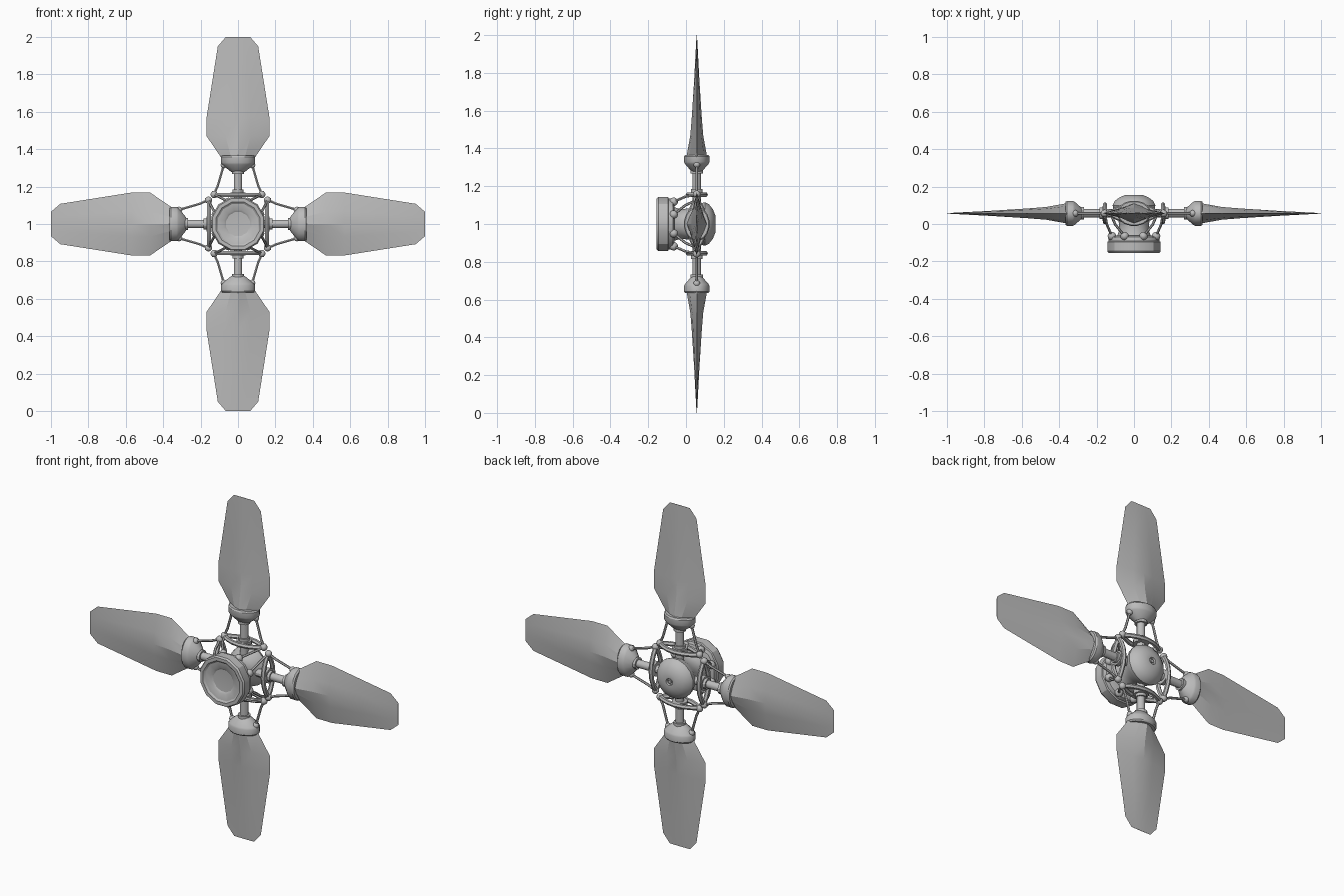
import bpy, bmesh, math
from mathutils import Matrix, Vector

if "Cube" in bpy.data.objects:
    bpy.data.objects.remove(bpy.data.objects["Cube"])

grey = bpy.data.materials.new("grey metal")
grey.diffuse_color = (0.5, 0.5, 0.5, 1)
grey.use_nodes = True
grey.node_tree.nodes["Principled BSDF"].inputs["Base Color"].default_value = grey.diffuse_color
CENTRE = Matrix.Translation((0, 0.057, 1))


def finish(name, mesh, matrix, angle=30):
    mesh.materials.clear()
    mesh.materials.append(grey)
    ob = bpy.data.objects.new(name, mesh)
    bpy.context.collection.objects.link(ob)
    ob.matrix_world = matrix
    bpy.ops.object.select_all(action='DESELECT')
    ob.select_set(True)
    bpy.context.view_layer.objects.active = ob
    bpy.ops.object.shade_smooth_by_angle(angle=math.radians(angle))
    return ob


def loft(name, rings, matrix, angle=30):
    """Skin a list of equal-sized closed rings and cap both ends."""
    bm = bmesh.new()
    loops = [[bm.verts.new(p) for p in ring] for ring in rings]
    n = len(loops[0])
    for a, b in zip(loops, loops[1:]):
        for i in range(n):
            j = (i + 1) % n
            bm.faces.new((a[i], a[j], b[j], b[i]))
    bm.faces.new(loops[0][::-1])
    bm.faces.new(loops[-1])
    bmesh.ops.remove_doubles(bm, verts=bm.verts, dist=1e-5)
    bmesh.ops.recalc_face_normals(bm, faces=bm.faces)
    mesh = bpy.data.meshes.new(name)
    bm.to_mesh(mesh)
    bm.free()
    return finish(name, mesh, matrix, angle)


def lathe(name, profile, matrix, sides=16, squash=1.0, angle=30):
    rings = []
    for r, h in profile:
        rings.append([(r * math.cos(t), r * squash * math.sin(t), h)
                      for t in ((i + 0.5) * math.tau / sides for i in range(sides))])
    return loft(name, rings, matrix, angle)


def tube(name, points, radius, matrix, closed=False):
    cu = bpy.data.curves.new(name, 'CURVE')
    cu.dimensions = '3D'
    cu.bevel_depth = radius
    cu.bevel_resolution = 1
    cu.use_fill_caps = True
    sp = cu.splines.new('POLY')
    sp.points.add(len(points) - 1)
    for p, co in zip(sp.points, points):
        p.co = (*co, 1)
    sp.use_cyclic_u = closed
    tmp = bpy.data.objects.new("tmp", cu)
    bpy.context.collection.objects.link(tmp)
    mesh = bpy.data.meshes.new_from_object(
        tmp.evaluated_get(bpy.context.evaluated_depsgraph_get()))
    bpy.data.objects.remove(tmp)
    return finish(name, mesh, matrix, 50)


def ball(name, co, radius, matrix):
    bm = bmesh.new()
    bmesh.ops.create_uvsphere(bm, u_segments=10, v_segments=6, radius=radius)
    mesh = bpy.data.meshes.new(name)
    bm.to_mesh(mesh)
    bm.free()
    return finish(name, mesh, matrix @ Matrix.Translation(co), 60)


# Hub: axis runs along y, profile height grows toward the front
hub_axis = Matrix.Translation((0, 0, 1)) @ Matrix.Rotation(math.pi / 2, 4, 'X')
lathe("hub_body", [(0, -.145), (.018, -.145), (.021, -.155), (.045, -.156), (.08, -.142),
                   (.106, -.122), (.117, -.10), (.11, -.07), (.085, -.03), (.08, .03),
                   (.095, .075)], hub_axis, 16)
lathe("front_drum", [(0, .062), (.115, .062), (.137, .07), (.141, .085), (.141, .092),
                     (.148, .096), (.148, .145), (.141, .155), (.122, .155), (.112, .147),
                     (.078, .142), (.066, .134), (0, .13)], hub_axis, 12)
lathe("rear_button", [(0, -.14), (.01, -.14), (.01, -.153), (0, -.154)], hub_axis, 10)

# Blade stations: radius, half width, half thickness
STATIONS = [(.345, .085, .056), (.37, .10, .052), (.47, .168, .034), (.57, .168, .026),
            (.76, .138, .014), (.95, .108, .004), (1.0, .065, .001)]
SECTION = [(-1, 0), (-.4, -.72), (0, -1), (.4, -.72), (1, 0), (.4, .72), (0, 1), (-.4, .72)]

for k in range(4):
    m = CENTRE @ Matrix.Rotation(k * math.pi / 2, 4, 'Y')
    # Blade, its socket and the shaft with two collars
    loft("blade", [[(u * w, v * t, r) for u, v in SECTION] for r, w, t in STATIONS], m, 12)
    lathe("blade_socket", [(.036, .278), (.05, .288), (.086, .318), (.092, .328),
                           (.092, .358), (.085, .366)], m, 16, 0.74)
    lathe("shaft", [(.023, .07), (.023, .145), (.042, .145), (.042, .168), (.031, .168),
                    (.031, .184), (.023, .184), (.023, .268), (.034, .268),
                    (.034, .288)], m, 12)
    # Lens-shaped frame loop around the shaft
    xs = [.128 * math.cos(i * math.pi / 8) for i in range(9)]
    edge = [(x, .046 * (1 - (x / .128) ** 2), .155) for x in xs]
    loop = edge + [(x, -y, z) for x, y, z in edge[-2:0:-1]]
    tube("frame_loop", loop, .013, m, True)
    for s in (-1, 1):
        # Control rod from the frame to the blade socket
        ball("frame_joint", (s * .128, 0, .158), .02, m)
        tube("control_rod", [(s * .126, 0, .165), (s * .108, 0, .205),
                             (s * .076, 0, .315)], .007, m)
        ball("socket_joint", (s * .076, 0, .315), .018, m)
        # Strut from the front drum to the frame
        foot = Vector((s * .05, -.122, .118))
        ball("drum_joint", foot, .023, m)
        tube("drum_strut", [foot, (s * .10, -.06, .145), (s * .126, 0, .155)], .007, m)
